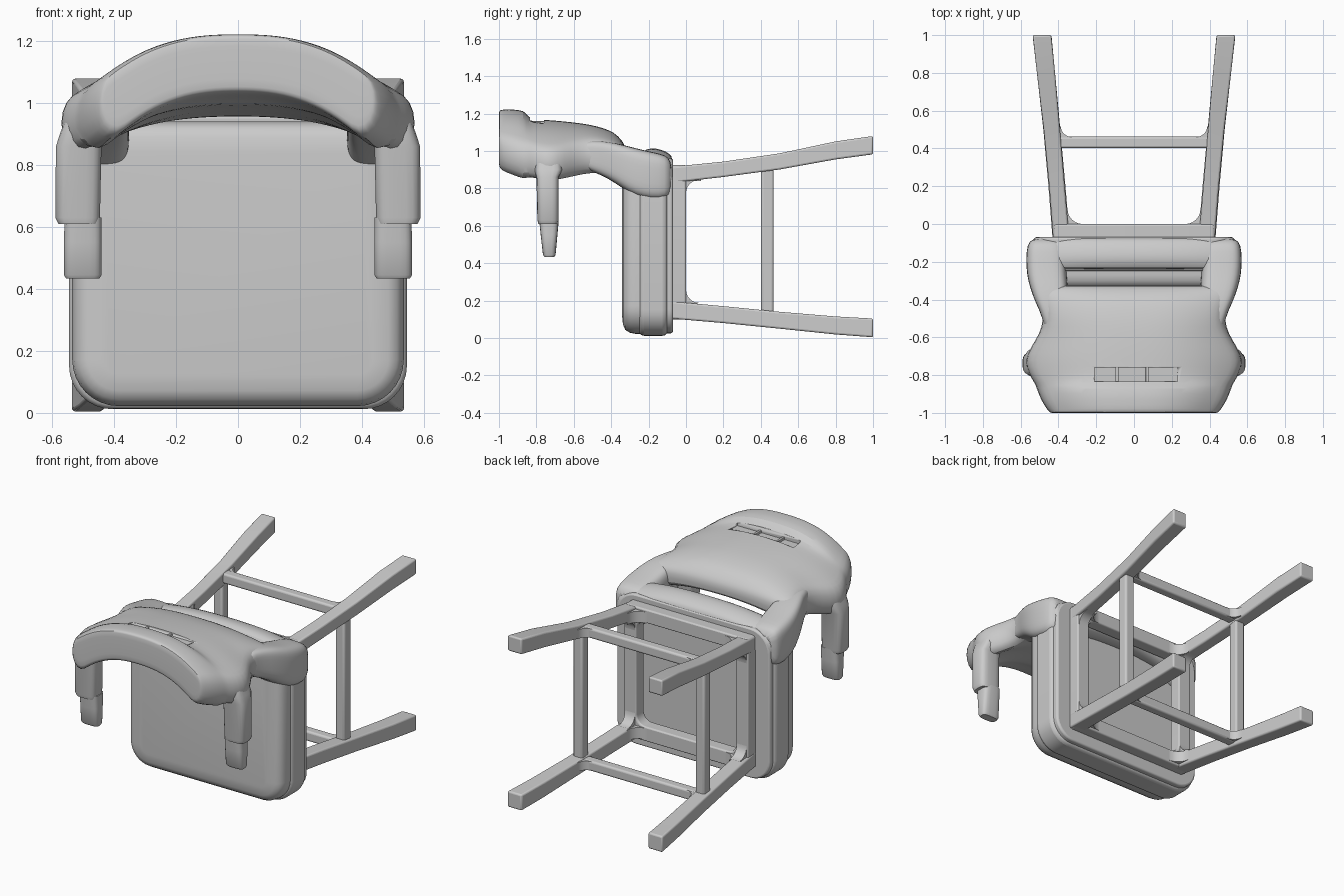
import bpy, bmesh
from math import sin, cos, pi

if "Cube" in bpy.data.objects:
    bpy.data.objects.remove(bpy.data.objects["Cube"])


def loft(name, rings, wrap=False, mirror=False, bevel=0, subsurf=0, angle=0.7, fold=None):
    """Skin a list of equal-length point rings into a solid; fold gives strip caps for arched rings."""
    bm = bmesh.new()
    vs = [[bm.verts.new(p) for p in r] for r in rings]
    n = len(rings[0])
    pairs = list(zip(vs, vs[1:])) + ([(vs[-1], vs[0])] if wrap else [])
    for a, b in pairs:
        for i in range(n):
            j = (i + 1) % n
            bm.faces.new((a[i], a[j], b[j], b[i]))
    for v in [] if wrap else (vs[0], vs[-1]):
        if fold is None:
            bm.faces.new(v)
            continue
        for i in range(fold // 2 - n // 2, fold // 2):
            ids = [i % n, (i + 1) % n, (fold - i - 1) % n, (fold - i) % n]
            bm.faces.new([v[k] for k in dict.fromkeys(ids)])
    bmesh.ops.recalc_face_normals(bm, faces=bm.faces[:])
    me = bpy.data.meshes.new(name)
    bm.to_mesh(me)
    bm.free()
    ob = bpy.data.objects.new(name, me)
    bpy.context.collection.objects.link(ob)
    if mirror:
        ob.modifiers.new("Mirror", 'MIRROR').use_mirror_merge = False
    if bevel:
        b = ob.modifiers.new("Bevel", 'BEVEL')
        b.width, b.segments, b.limit_method = bevel, 3, 'ANGLE'
        b.angle_limit = 0.8
    if subsurf:
        s = ob.modifiers.new("Subsurf", 'SUBSURF')
        s.levels = s.render_levels = subsurf
    bpy.ops.object.select_all(action='DESELECT')
    ob.select_set(True)
    bpy.context.view_layer.objects.active = ob
    bpy.ops.object.shade_smooth_by_angle(angle=angle)
    return ob


def rrect(y, hw, z0, z1, r, n=8):
    """Rounded rectangle in the xz plane at depth y."""
    pts = []
    for k, (sx, cz) in enumerate([(1, z1 - r), (-1, z1 - r), (-1, z0 + r), (1, z0 + r)]):
        for i in range(n + 1):
            a = (k + i / n) * pi / 2
            pts.append((sx * (hw - r) + r * cos(a), y, cz + r * sin(a)))
    return pts


def ring(name, y0, y1, outer, inner, bevel):
    return loft(name, [rrect(y0, *outer), rrect(y1, *outer), rrect(y1, *inner), rrect(y0, *inner)],
                wrap=True, bevel=bevel)


def box(name, x0, x1, y0, y1, z0, z1, mirror=False, bevel=0.012):
    return loft(name, [[(x0, y, z0), (x1, y, z0), (x1, y, z1), (x0, y, z1)] for y in (y0, y1)],
                mirror=mirror, bevel=bevel)


def oval(x0, x1, z0, z1, y, e=0.5, n=20):
    """Superellipse in the xz plane, as (x, y, z)."""
    f = lambda v: abs(v) ** e * (1 if v > 0 else -1)
    return [((x0 + x1) / 2 + (x1 - x0) / 2 * f(cos(2 * pi * (i + .5) / n)), y,
             (z0 + z1) / 2 + (z1 - z0) / 2 * f(sin(2 * pi * (i + .5) / n))) for i in range(n)]


# Seat: domed cushion, rim and underside lip
dome = [(-.342, .10), (-.337, .05), (-.325, .022), (-.30, .006), (-.27, 0), (-.16, 0)]
loft("seat_cushion", [rrect(y, .535 - d, .022 + d, .94 - d, .15 - d) for y, d in dome])
ring("seat_rim", -.25, -.10, (.545, .012, .97, .14), (.45, .10, .90, .10), .025)
ring("seat_lip", -.12, -.07, (.53, .025, .96, .13), (.42, .11, .90, .08), .012)

# Apron frame under the seat
ring("apron", -.08, 0, (.43, .10, .925, .02), (.345, .19, .84, .06), .01)

# Legs, splayed: stations of (y, x, z, half size)
legs = {
    "upper_leg": [(-.08, .385, .872, .043), (.2, .408, .902, .041), (.5, .435, .944, .043),
                  (.8, .466, 1.003, .048), (1, .487, 1.031, .049)],
    "lower_leg": [(-.08, .385, .15, .046), (.2, .408, .125, .045), (.5, .435, .095, .045),
                  (.8, .466, .067, .048), (1, .487, .054, .05)],
}
for name, path in legs.items():
    loft(name, [[(x - h, y, z - h), (x + h, y, z - h), (x + h, y, z + h), (x - h, y, z + h)]
                for y, x, z, h in path], mirror=True, bevel=.01)

# Stretchers
box("side_stretcher", .39, .455, .402, .468, .10, .94, mirror=True)
box("upper_stretcher", -.43, .43, .402, .463, .905, .968)
box("lower_stretcher", -.43, .43, .402, .463, .075, .138)


def fillet(name, along_x, u, du, y, dy, r, w0, w1):
    """Concave corner filler between a rail and a leg."""
    uv = [(u - du * .03, y - dy * .02)]
    uv += [(u + du * r * (1 - sin(a)), y + dy * r * (1 - cos(a)))
           for a in [i * pi / 12 for i in range(7)]]
    loft(name, [[(p, q, w) if along_x else (w, q, p) for p, q in uv] for w in (w0, w1)], mirror=True)


for row, z in (("upper", .875), ("lower", .148)):
    fillet(row + "_apron_fillet", True, .352, -1, 0, 1, .08, z - .035, z + .035)
    fz, d = (.845, -1) if row == "upper" else (.188, 1)
    fillet(row + "_side_fillet", False, fz, d, 0, 1, .07, .352, .42)
    zs = .937 if row == "upper" else .107
    fillet(row + "_stretcher_fillet", True, .388, -1, .46, 1, .06, zs - .028, zs + .028)


def arched(y, w, zt, drop, t, grow=.03, n=16):
    """Arched cross-section, thicker toward its rounded ends."""
    spine = [-1 + 2 * i / n for i in range(n + 1)]
    core = w - t * .35
    arc = lambda s: zt - drop * abs(s) ** 2.6
    low = lambda s: arc(s) - t - grow * s * s
    top = [(core * s, y, arc(s)) for s in spine]
    bot = [(core * s, y, low(s)) for s in reversed(spine)]
    m, h = (arc(1) + low(1)) / 2, (arc(1) - low(1)) / 2
    end = [(core + t * .35 * cos(a), y, m + h * sin(a)) for a in (pi / 4, 0, -pi / 4)]
    return top + end + bot + [(-x, q, z) for x, q, z in reversed(end)]


# Backrest panel: stations of (y, half width, crown z, edge drop, thickness)
stations = [(-1.0, .44, 1.205, .105, .15), (-.998, .45, 1.215, .11, .17), (-.985, .465, 1.222, .12, .19),
            (-.93, .50, 1.222, .13, .20), (-.862, .525, 1.218, .145, .21), (-.845, .53, 1.178, .115, .18),
            (-.79, .565, 1.168, .125, .175), (-.72, .585, 1.164, .13, .175), (-.65, .55, 1.158, .11, .175),
            (-.58, .505, 1.15, .085, .175), (-.51, .485, 1.14, .065, .17), (-.44, .495, 1.122, .06, .16),
            (-.385, .52, 1.10, .06, .145), (-.345, .53, 1.06, .04, .10), (-.325, .53, 1.03, .03, .06)]
back = loft("backrest", [arched(*s) for s in stations], subsurf=1, angle=.9, fold=36)

# Rounded roll along the seat's top edge
roll = [(-.24, .50, .975, .03, .08), (-.232, .53, 1.0, .04, .12), (-.19, .555, 1.018, .05, .17),
        (-.13, .558, 1.008, .05, .17), (-.085, .545, .985, .05, .13), (-.07, .52, .96, .04, .08)]
loft("seat_top_roll", [arched(*s) for s in roll], subsurf=1, fold=36)

# Shallow plain slot behind the top roll
cut = box("slot_cutter", -.21, .23, -.835, -.76, 1.145, 1.3, bevel=0)
cut.hide_render = True
cut.hide_set(True)
b = back.modifiers.new("Slot", 'BOOLEAN')
b.operation, b.object, b.solver = 'DIFFERENCE', cut, 'EXACT'
for i, x in enumerate((-.09, .07)):
    box(f"slot_rib_{i + 1}", x - .008, x + .008, -.845, -.755, 1.12, 1.16, bevel=.003)

# Side supports joining backrest to seat: (y, x0, x1, z0, z1)
support = [(-.60, .36, .47, .93, 1.04), (-.50, .35, .48, .89, 1.06), (-.41, .35, .525, .85, 1.05),
           (-.34, .35, .55, .80, 1.035), (-.27, .355, .568, .755, 1.015), (-.18, .36, .573, .735, .995),
           (-.11, .37, .565, .74, .98), (-.075, .39, .545, .77, .95)]
loft("side_support", [oval(x0, x1, z0, z1, y) for y, x0, x1, z0, z1 in support],
     mirror=True, subsurf=1)


def post(name, sts):
    """Upright post from stations of (z, x0, x1, y0, y1)."""
    loft(name, [[(x, w, z) for x, _, w in oval(x0, x1, y0, y1, 0, .55)]
                for z, x0, x1, y0, y1 in sts], mirror=True)


# Arm posts with narrower tips
post("arm_post", [(.97, .46, .55, -.80, -.67), (.90, .44, .575, -.81, -.66), (.86, .44, .588, -.80, -.68),
                  (.63, .445, .59, -.795, -.68), (.61, .45, .58, -.79, -.685)])
post("arm_post_tip", [(.63, .44, .56, -.785, -.68), (.55, .44, .562, -.777, -.687),
                      (.445, .44, .562, -.765, -.697), (.433, .447, .555, -.757, -.705)])
